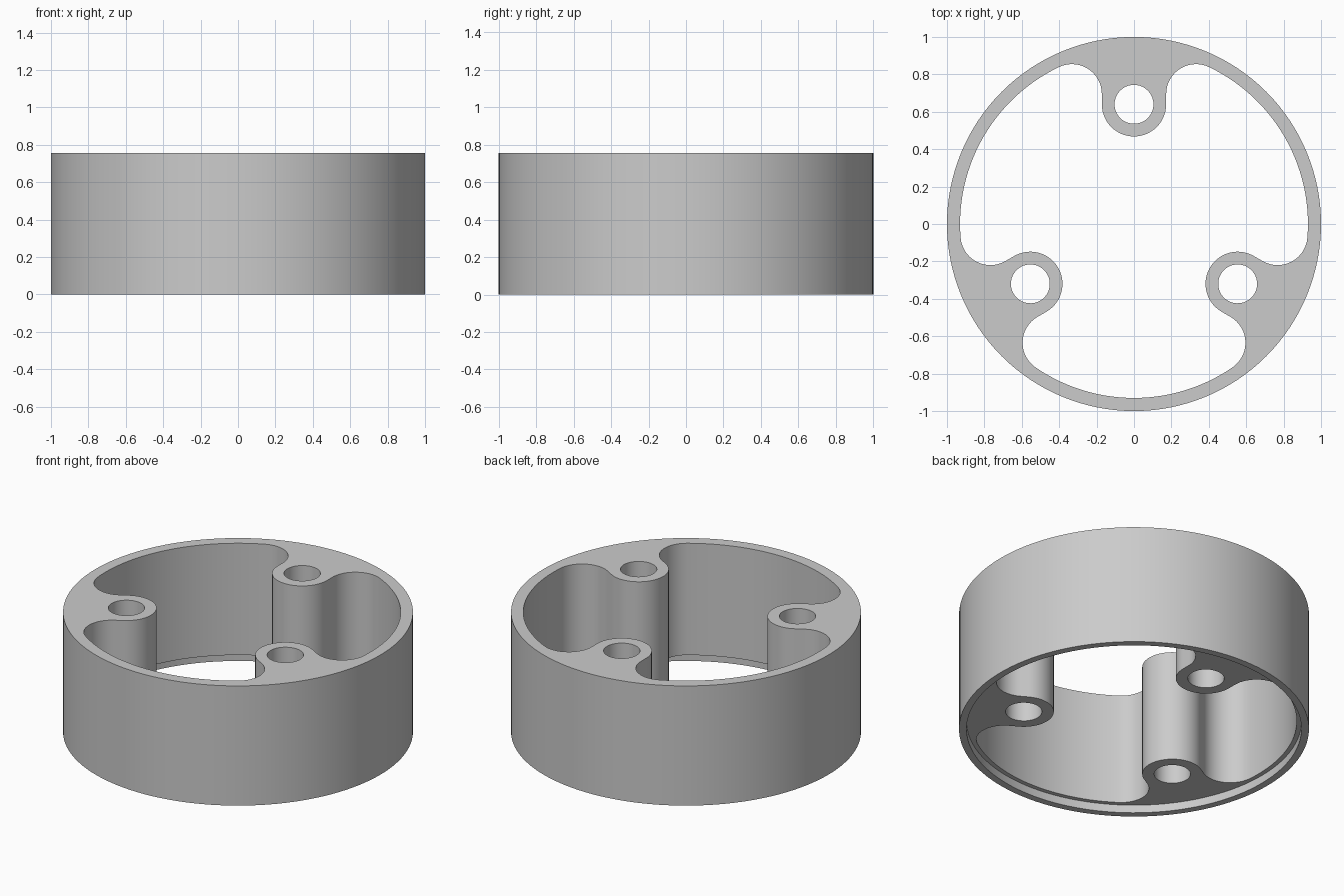
import bpy
import bmesh
from math import cos, sin, radians, degrees, sqrt, acos
from mathutils import Matrix, Vector

cube = bpy.data.objects.get("Cube")
if cube:
    bpy.data.objects.remove(cube)

HEIGHT = 0.755
STEP = 0.05          # depth of the rebate under the ring
OUTER, LIP, INNER = 1.0, 0.957, 0.93
BOSS_DIST, BOSS_R, HOLE_R = 0.64, 0.172, 0.104
FILLET = 0.16


def arc(cx, cy, r, start, end, n):
    """Points along an arc, both ends included, angles in degrees."""
    angles = [radians(start + (end - start) * i / n) for i in range(n + 1)]
    return [Vector((cx + r * cos(a), cy + r * sin(a), 0)) for a in angles]


def circle(cx, cy, r, n):
    return arc(cx, cy, r, 0, 360, n)[:-1]


def turned(points, k):
    rot = Matrix.Rotation(radians(120 * k), 3, 'Z')
    return [rot @ p for p in points]


# Inner outline: fillet, boss nose, fillet, then a stretch of thin wall
fx = BOSS_R + FILLET
fd = INNER - FILLET
fy = sqrt(fd * fd - fx * fx)
tangent = degrees(acos(fx / fd))
section = (arc(fx, fy, FILLET, tangent, 180, 16)
           + arc(0, BOSS_DIST, BOSS_R, 0, -180, 28)
           + arc(-fx, fy, FILLET, 0, 180 - tangent, 16)
           + arc(0, 0, INNER, 180 - tangent, tangent + 120, 28)[1:-1])
pocket = [p for k in range(3) for p in turned(section, k)]
hole = circle(0, BOSS_DIST, HOLE_R, 40)
openings = [pocket] + [turned(hole, k) for k in range(3)]

bm = bmesh.new()


def loop(points, z):
    return [bm.verts.new((p.x, p.y, z)) for p in points]


def wall(a, b):
    """Quads joining two loops with equal counts."""
    for i in range(len(a)):
        j = (i + 1) % len(a)
        bm.faces.new((a[i], a[j], b[j], b[i]))


def cap(loops):
    """Flat face filling between the outline and its openings."""
    edges = []
    for vs in loops:
        for i, v in enumerate(vs):
            pair = (v, vs[(i + 1) % len(vs)])
            edges.append(bm.edges.get(pair) or bm.edges.new(pair))
    bmesh.ops.triangle_fill(bm, edges=edges, use_beauty=True, normal=(0, 0, 1))


# Outer wall, bottom lip and rebate
rim, edge = circle(0, 0, OUTER, 128), circle(0, 0, LIP, 128)
rim_top, rim_base = loop(rim, HEIGHT), loop(rim, 0)
lip_base, lip_top = loop(edge, 0), loop(edge, STEP)
wall(rim_top, rim_base)
wall(rim_base, lip_base)
wall(lip_base, lip_top)

# Pocket and screw hole walls, then the flat caps
tops = [loop(o, HEIGHT) for o in openings]
bottoms = [loop(o, STEP) for o in openings]
for t, b in zip(tops, bottoms):
    wall(t, b)
cap([rim_top] + tops)
cap([lip_top] + bottoms)
bmesh.ops.recalc_face_normals(bm, faces=bm.faces[:])

mesh = bpy.data.meshes.new("spacer_ring")
bm.to_mesh(mesh)
bm.free()
ring = bpy.data.objects.new("spacer_ring", mesh)
bpy.context.collection.objects.link(ring)

# Plain grey finish
grey = bpy.data.materials.new("light_grey")
grey.use_nodes = True
colour = (0.6, 0.6, 0.6, 1)
grey.diffuse_color = colour
grey.node_tree.nodes["Principled BSDF"].inputs["Base Color"].default_value = colour
mesh.materials.append(grey)

bpy.ops.object.select_all(action='DESELECT')
ring.select_set(True)
bpy.context.view_layer.objects.active = ring
bpy.ops.object.shade_smooth_by_angle(angle=radians(30))
